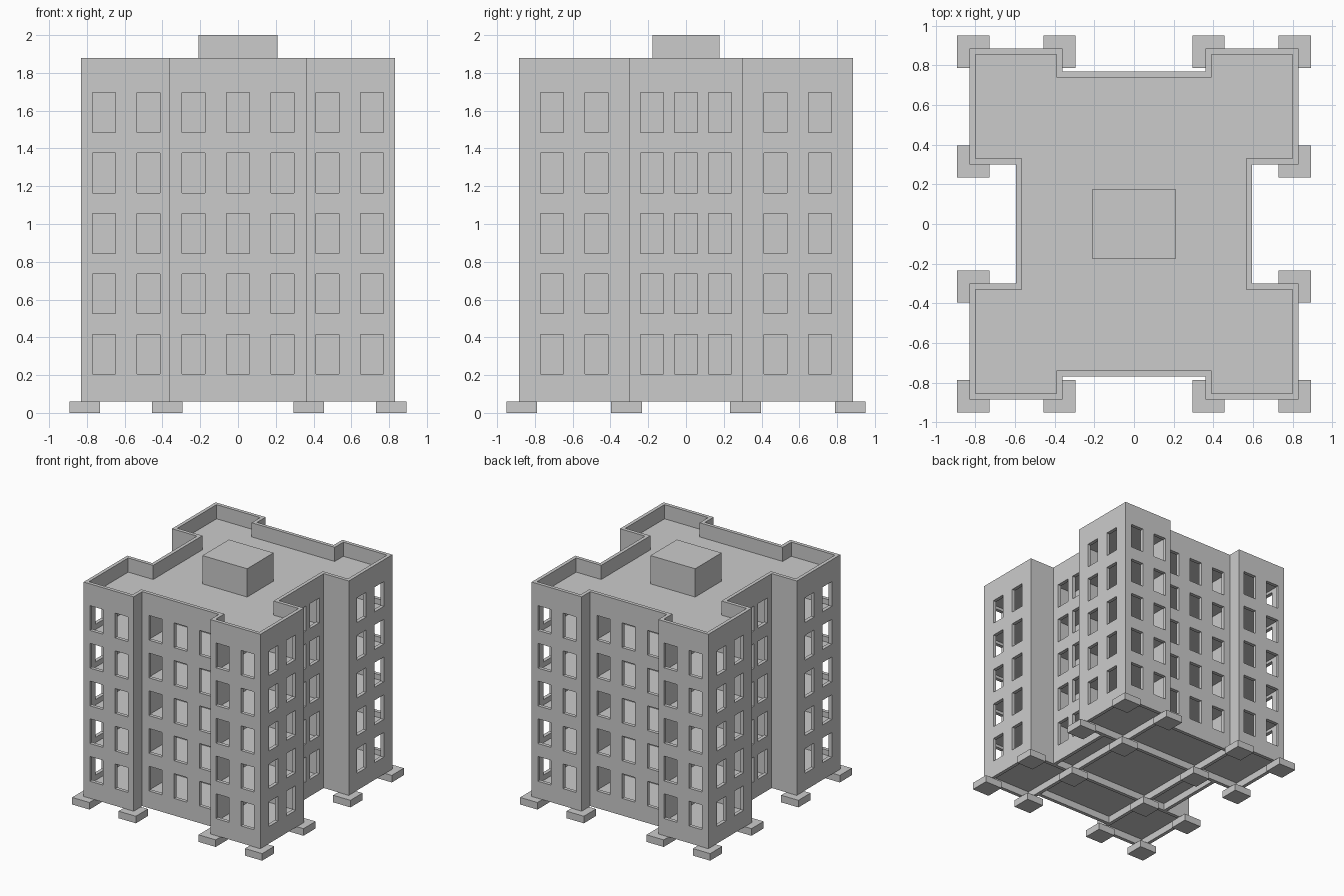
import bpy, bmesh

if "Cube" in bpy.data.objects:
    bpy.data.objects.remove(bpy.data.objects["Cube"])

T = 0.03                      # wall thickness
BASE, TOP = 0.06, 1.88        # bottom and top of the walls
STOREY, FLOOR0 = 0.32, 0.16   # storey height, ground floor level
GX, GY = 0.375, 0.315         # inner structural grid


def outline(d):
    """Cross-shaped footprint, moved inwards by d, counter-clockwise."""
    q = [(0.595 - d, 0.30 + d), (0.83 - d, 0.30 + d), (0.83 - d, 0.885 - d),
         (0.36 + d, 0.885 - d), (0.36 + d, 0.77 - d)]
    r = q[::-1]
    return (q + [(-x, y) for x, y in r] + [(-x, -y) for x, y in q]
            + [(x, -y) for x, y in r])


def finish(name, bm):
    bmesh.ops.recalc_face_normals(bm, faces=bm.faces)
    me = bpy.data.meshes.new(name)
    bm.to_mesh(me)
    bm.free()
    ob = bpy.data.objects.new(name, me)
    bpy.context.collection.objects.link(ob)
    return ob


def add_box(bm, x0, x1, y0, y1, z0, z1):
    vs = bmesh.ops.create_cube(bm, size=1)["verts"]
    for v in vs:
        v.co = ((x0 + x1) / 2 + v.co.x * (x1 - x0),
                (y0 + y1) / 2 + v.co.y * (y1 - y0),
                (z0 + z1) / 2 + v.co.z * (z1 - z0))


def boxes(name, items):
    bm = bmesh.new()
    for b in items:
        add_box(bm, *b)
    return finish(name, bm)


# outer walls with parapet: a hollow ring of the footprint
bm = bmesh.new()
loops = [[bm.verts.new((x, y, z)) for x, y in outline(d)]
         for d, z in ((0, BASE), (0, TOP), (T, TOP), (T, BASE))]
n = len(loops[0])
for k in range(4):
    a, b = loops[k], loops[(k + 1) % 4]
    for i in range(n):
        j = (i + 1) % n
        bm.faces.new((a[i], a[j], b[j], b[i]))
walls = finish("outer_walls", bm)

# window openings, cut on all four sides
cuts = []
W, H = 0.061, 0.105
for row in range(5):
    z = 0.31 + STOREY * row
    for s in (-1, 1):
        for k in range(-3, 4):
            c = k * 0.2365
            p = s * (0.755 if abs(k) < 2 else 0.87)
            cuts.append((c - W, c + W, p - 0.04, p + 0.04, z - H, z + H))
            c = k * 0.179 if abs(k) < 2 else k * 0.2365
            p = s * (0.58 if abs(k) < 2 else 0.815)
            cuts.append((p - 0.04, p + 0.04, c - W, c + W, z - H, z + H))
cutter = boxes("window_cutter", cuts)
cutter.hide_render = True
cutter.hide_viewport = True
mod = walls.modifiers.new("windows", "BOOLEAN")
mod.operation = "DIFFERENCE"
mod.solver = "EXACT"
mod.object = cutter

# floor slabs and the roof deck
for k in range(6):
    z = FLOOR0 + STOREY * k
    bm = bmesh.new()
    lo, hi = [[bm.verts.new((x, y, h)) for x, y in outline(T)]
              for h in (z - 0.04, z)]
    bm.faces.new(lo[::-1])
    bm.faces.new(hi)
    for i in range(n):
        j = (i + 1) % n
        bm.faces.new((lo[i], lo[j], hi[j], hi[i]))
    finish("roof_deck" if k == 5 else f"floor_slab_{k + 1}", bm)

# inner walls on the grid lines, also the beams under the ground floor
h = T / 2
boxes("inner_walls_lengthwise",
      [(s * GX - h, s * GX + h, -0.75, 0.75, BASE, 1.74) for s in (-1, 1)])
boxes("inner_walls_crosswise",
      [(-0.575, 0.575, s * GY - h, s * GY + h, BASE, 1.74) for s in (-1, 1)])

# footing pads at every grid crossing
P = 0.081
boxes("footing_pads",
      [(x - P, x + P, y - P, y + P, 0, BASE)
       for x in (-0.811, -GX, GX, 0.811) for y in (-0.869, -GY, GY, 0.869)])

# stair housing on the roof
boxes("roof_housing", [(-0.21, 0.21, -0.177, 0.177, 1.75, 2.0)])
